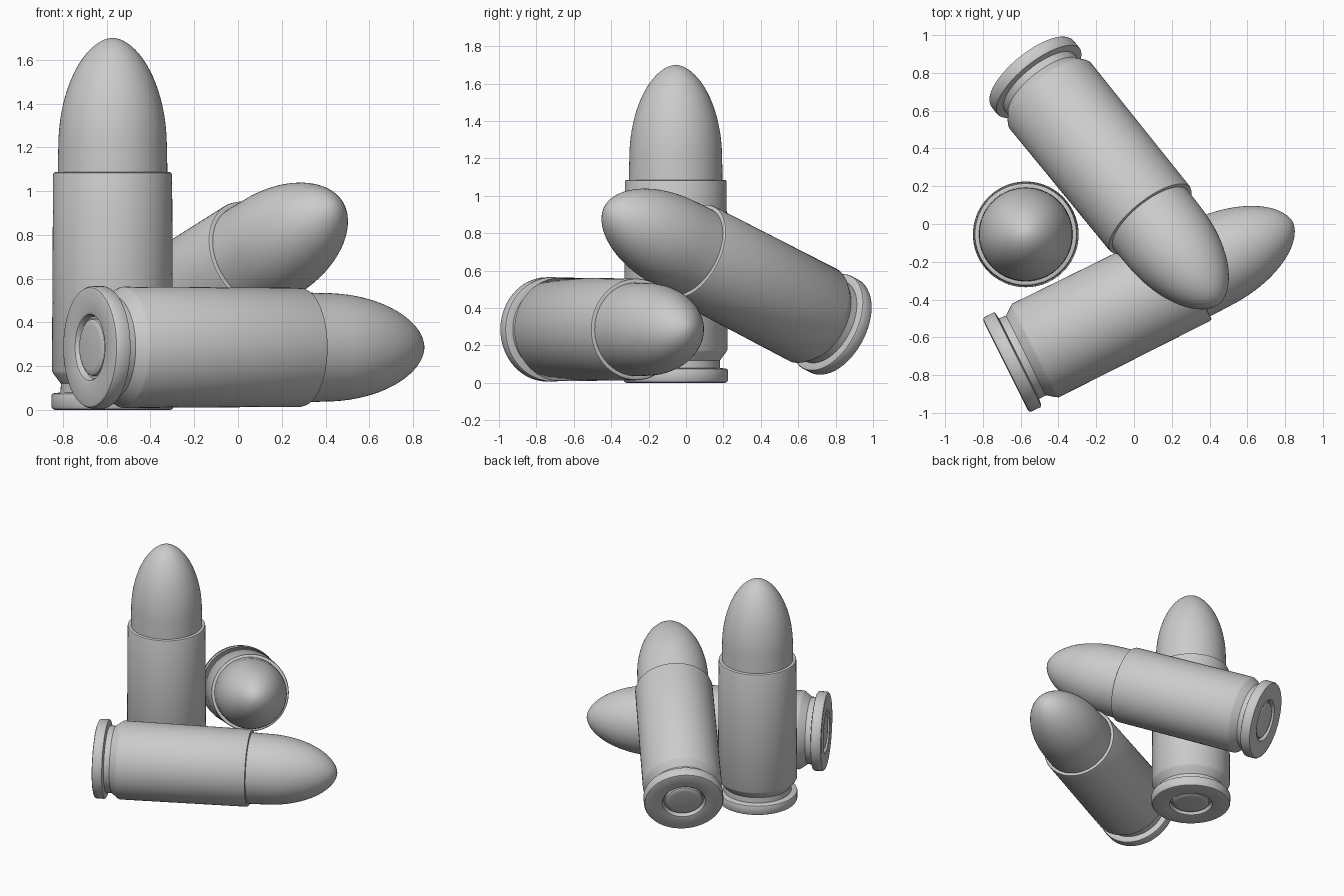
import bpy
import bmesh
from math import radians, sin, cos, pi
from mathutils import Vector

cube = bpy.data.objects.get("Cube")
if cube:
    bpy.data.objects.remove(cube, do_unlink=True)

GREY = (0.6, 0.6, 0.6, 1.0)
metal = bpy.data.materials.new("plain_grey")
metal.use_nodes = True
metal.diffuse_color = GREY
metal.node_tree.nodes["Principled BSDF"].inputs["Base Color"].default_value = GREY


def lathe(name, profile, steps=72):
    """Spin an (r, z) profile around the z axis into a smooth closed mesh."""
    bm = bmesh.new()
    verts = [bm.verts.new((r, 0, z)) for r, z in profile]
    edges = [bm.edges.new(pair) for pair in zip(verts, verts[1:])]
    bmesh.ops.spin(bm, geom=verts + edges, cent=(0, 0, 0), axis=(0, 0, 1),
                   angle=2 * pi, steps=steps, use_duplicate=False)
    bmesh.ops.remove_doubles(bm, verts=bm.verts, dist=0.0005)
    bmesh.ops.dissolve_degenerate(bm, dist=0.0001, edges=bm.edges)
    bmesh.ops.recalc_face_normals(bm, faces=bm.faces)
    mesh = bpy.data.meshes.new(name)
    bm.to_mesh(mesh)
    bm.free()
    mesh.shade_smooth()
    mesh.set_sharp_from_angle(angle=radians(32))
    mesh.materials.append(metal)
    return mesh


# Case: recessed base, rim, extractor groove, slightly tapered wall, mouth lip
case = lathe("case", [
    (0, 0.03), (0.142, 0.03), (0.146, 0.012), (0.152, 0.004), (0.165, 0),
    (0.262, 0), (0.273, 0.004), (0.279, 0.014),
    (0.28, 0.066), (0.277, 0.073), (0.27, 0.076),
    (0.238, 0.08), (0.236, 0.12), (0.27, 0.165), (0.277, 0.178),
    (0.272, 1.074), (0.269, 1.083), (0.263, 1.086), (0.25, 1.086),
    (0.246, 1.07), (0, 1.07)])

# Primer: shallow domed disc in the base recess
primer = lathe("primer", [
    (0, 0.005), (0.1, 0.006), (0.119, 0.009), (0.128, 0.015),
    (0.131, 0.024), (0.131, 0.04), (0, 0.04)])

# Bullet: short straight shank running into a rounded nose
nose = [(0.248 * cos(a) ** 1.1, 1.2 + 0.5 * sin(a))
        for a in (pi / 2 * i / 20 for i in range(20))]
bullet = lathe("bullet", [(0, 1.05), (0.25, 1.05), (0.25, 1.12)] + nose + [(0, 1.7)])

# Placement: base centre, heading and elevation of each round
rounds = {
    "standing": ((-0.573, -0.055, 0), 0, 90),
    "lying": ((-0.68, -0.749, 0.286), 26.5, 0),
    "leaning": ((-0.546, 0.806, 0.297), -51, 22),
}
for label, (base, heading, elevation) in rounds.items():
    h, e = radians(heading), radians(elevation)
    axis = Vector((cos(h) * cos(e), sin(h) * cos(e), sin(e)))
    for mesh in (case, primer, bullet):
        part = bpy.data.objects.new(f"{label}_{mesh.name}", mesh)
        part.location = base
        part.rotation_euler = axis.to_track_quat('Z', 'Y').to_euler()
        bpy.context.collection.objects.link(part)
